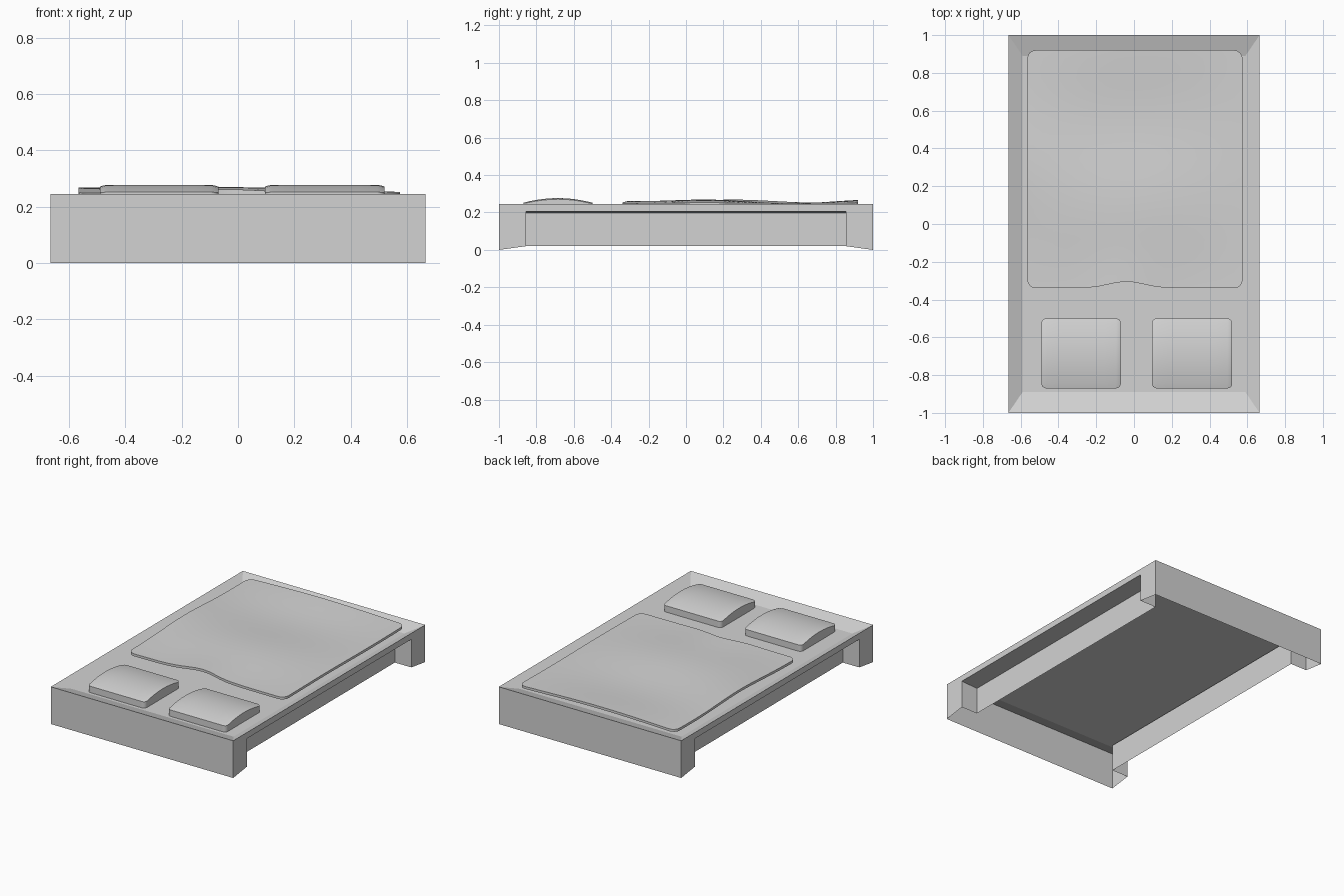
import bpy, bmesh, math

if "Cube" in bpy.data.objects:
    bpy.data.objects.remove(bpy.data.objects["Cube"])

grey = bpy.data.materials.new("plain grey")
grey.diffuse_color = (0.65, 0.65, 0.65, 1)
grey.use_nodes = True
grey.node_tree.nodes["Principled BSDF"].inputs["Base Color"].default_value = grey.diffuse_color


def finish(name, bm, smooth):
    bmesh.ops.remove_doubles(bm, verts=bm.verts, dist=0.0005)
    bmesh.ops.recalc_face_normals(bm, faces=bm.faces)
    me = bpy.data.meshes.new(name)
    bm.to_mesh(me)
    bm.free()
    me.materials.append(grey)
    ob = bpy.data.objects.new(name, me)
    bpy.context.collection.objects.link(ob)
    if smooth:
        bpy.ops.object.select_all(action='DESELECT')
        ob.select_set(True)
        bpy.context.view_layer.objects.active = ob
        bpy.ops.object.shade_smooth_by_angle(angle=math.radians(35))
    return ob


# Bed frame: open shell with a dished deck, end boards, corner legs and set-back rails
W, L, TOP = 0.665, 1.0, 0.245      # outer half width, half length, rim height
FW, FL, DECK = 0.59, 0.89, 0.21    # deck half width, half length, height
RX, LY = 0.545, 0.855              # rail position, inner leg face
LOW, BAND, LEDGE = 0.02, 0.205, 0.197

bm = bmesh.new()


def face(*pts):
    bm.faces.new([bm.verts.new(p) for p in pts])


face((-FW, -FL, DECK), (FW, -FL, DECK), (FW, FL, DECK), (-FW, FL, DECK))
for s in (-1, 1):
    # end board and the slopes down to the deck
    face((-W, s*L, 0), (W, s*L, 0), (W, s*L, TOP), (-W, s*L, TOP))
    face((-W, s*L, TOP), (W, s*L, TOP), (FW, s*FL, DECK), (-FW, s*FL, DECK))
    face((s*W, -L, TOP), (s*W, L, TOP), (s*FW, FL, DECK), (s*FW, -FL, DECK))
    # side band and outer leg faces
    face((s*W, -LY, BAND), (s*W, LY, BAND), (s*W, LY, TOP), (s*W, -LY, TOP))
    for t in (-1, 1):
        face((s*W, t*L, 0), (s*W, t*LY, LOW), (s*W, t*LY, BAND),
             (s*W, t*LY, TOP), (s*W, t*L, TOP))
        face((s*W, t*LY, LOW), (s*W, t*LY, BAND), (s*RX, t*LY, LEDGE), (s*RX, t*LY, LOW))
    # ledge and set-back rail
    face((s*W, -LY, BAND), (s*W, LY, BAND), (s*RX, LY, LEDGE), (s*RX, -LY, LEDGE))
    face((s*RX, -LY, LOW), (s*RX, LY, LOW), (s*RX, LY, LEDGE), (s*RX, -LY, LEDGE))
finish("bed_frame", bm, False)


def steps(n, margin):
    """Values from 0 to 1, packed closely inside both margins."""
    ends = [margin * (1 - math.cos(math.pi / 2 * i / 4)) for i in range(5)]
    mid = [margin + (1 - 2 * margin) * i / n for i in range(1, n)]
    return ends + mid + [1 - e for e in reversed(ends)]


def pad(name, x0, x1, y0, y1, r, n, top, bottom, shift=None, closed=True):
    """Cushion with rounded corners, a shaped top and upright edges."""
    bm = bmesh.new()
    us, vs = steps(n[0], r / (x1 - x0)), steps(n[1], r / (y1 - y0))

    def grid(zf):
        rows = []
        for v in vs:
            y = y0 + v * (y1 - y0)
            d = max(0, r - min(y - y0, y1 - y))
            cut = r - math.sqrt(max(0, r * r - d * d))
            row = []
            for u in us:
                x = x0 + cut + u * (x1 - x0 - 2 * cut)
                yy = y + (shift(x) * (1 - v) if shift else 0)
                row.append(bm.verts.new((x, yy, zf(x, yy))))
            rows.append(row)
        return rows

    def skin(g):
        for a, b in zip(g, g[1:]):
            for i in range(len(a) - 1):
                bm.faces.new((a[i], a[i+1], b[i+1], b[i]))

    def rim(g):
        return (g[0] + [q[-1] for q in g[1:]] + g[-1][-2::-1]
                + [q[0] for q in g[-2:0:-1]])

    hi, lo = grid(top), grid(bottom)
    skin(hi)
    if closed:
        skin(lo)
    a, b = rim(hi), rim(lo)
    for i in range(len(a)):
        j = (i + 1) % len(a)
        bm.faces.new((a[i], a[j], b[j], b[i]))
    bmesh.ops.delete(bm, geom=[v for v in bm.verts if not v.link_faces], context='VERTS')
    finish(name, bm, True)


# Pillows: arched from front to back, slightly eased along the sides
for name, x0, x1 in (("pillow_left", -0.49, -0.07), ("pillow_right", 0.095, 0.52)):
    def arch(x, y, x0=x0, x1=x1):
        t = (y + 0.685) / 0.185
        edge = max(0, 1 - min(x - x0, x1 - x) / 0.03)
        return 0.252 + 0.025 * (1 - t * t) - 0.006 * edge ** 2
    pad(name, x0, x1, -0.87, -0.5, 0.025, (6, 8), arch, lambda x, y: DECK, closed=False)


# Blanket: thin rippled sheet with a dip in its front edge
def ripple(x, y):
    wave = 0.5 + 0.5 * math.cos(2 * math.pi * (y - 0.1) / 0.92)
    middle = math.cos(1.9 * (x + 0.03)) ** 2
    left = max(0, -x / 0.565) ** 2 * math.exp(-((y - 0.3) / 0.3) ** 2)
    front = math.exp(-((y + 0.34) / 0.2) ** 2 - ((x + 0.05) / 0.2) ** 2)
    return 0.249 + 0.02 * wave * middle + 0.016 * left + 0.012 * front


pad("blanket", -0.565, 0.575, -0.34, 0.92, 0.045, (20, 22), ripple,
    lambda x, y: ripple(x, y) - 0.016,
    shift=lambda x: 0.035 * math.exp(-((x + 0.04) / 0.13) ** 2))
